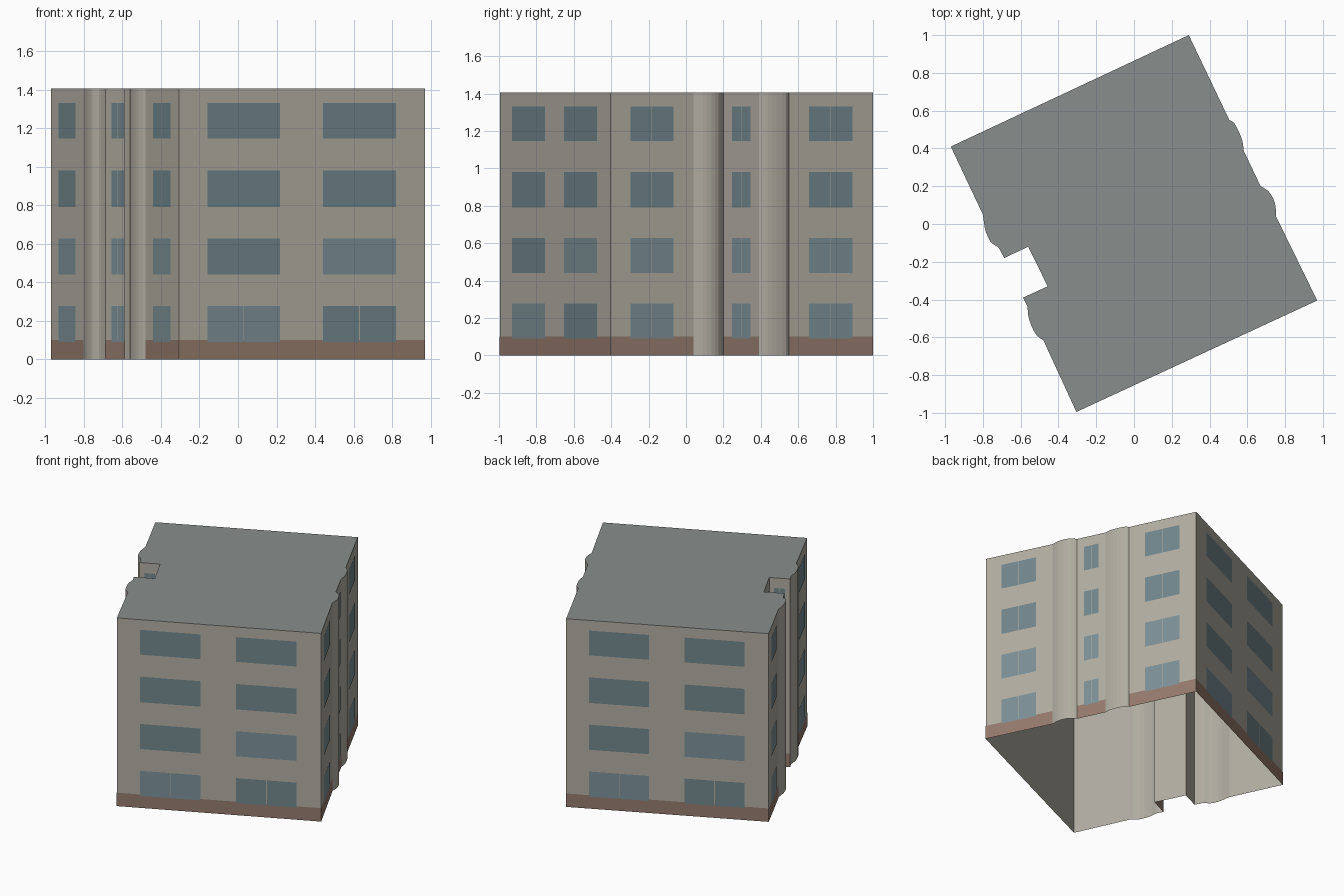
import bpy
from mathutils import Vector

if "Cube" in bpy.data.objects:
    bpy.data.objects.remove(bpy.data.objects["Cube"])

H = 1.405
BAND = 0.10
ROWS = [(0.09, 0.277), (0.44, 0.627), (0.79, 0.98), (1.145, 1.33)]

# Footprint, counter-clockwise; the third value says how many windows the
# wall starting at that point carries (-1 = part of a curved bay, plain)
COARSE = [
    (-0.97, 0.41, 1), (-0.80, 0.05, -1), (-0.79, -0.02, -1), (-0.775, -0.065, -1),
    (-0.755, -0.10, -1), (-0.72, -0.122, -1), (-0.703, -0.15, -1),
    (-0.687, -0.18, 1), (-0.56, -0.12, 1), (-0.457, -0.33, 1),
    (-0.588, -0.39, -1), (-0.565, -0.435, -1), (-0.56, -0.485, -1), (-0.543, -0.54, -1),
    (-0.515, -0.59, -1), (-0.48, -0.615, 1),
    (-0.305, -0.995, 2), (0.97, -0.405, 1),
    (0.752, 0.04, -1), (0.75, 0.09, -1), (0.737, 0.135, -1), (0.71, 0.175, -1),
    (0.67, 0.20, 1),
    (0.58, 0.39, -1), (0.575, 0.435, -1), (0.557, 0.485, -1), (0.53, 0.535, -1),
    (0.505, 0.55, 1), (0.29, 1.0, 2),
]

# Round the bays: add one interpolated point per curved segment
F = []
for i, p in enumerate(COARSE):
    F.append(p)
    if p[2] < 0:
        q = COARSE[i + 1]
        a = COARSE[i - 1] if COARSE[i - 1][2] < 0 else p
        d = COARSE[i + 2] if q[2] < 0 else q
        F.append(tuple((9 * (p[k] + q[k]) - a[k] - d[k]) / 16 for k in (0, 1)) + (-1,))
N = len(F)


def material(name, rgb):
    m = bpy.data.materials.new(name)
    m.diffuse_color = (*rgb, 1)
    m.use_nodes = True
    m.node_tree.nodes["Principled BSDF"].inputs["Base Color"].default_value = m.diffuse_color
    return m


def build(name, verts, faces, mat):
    me = bpy.data.meshes.new(name)
    me.from_pydata(verts, [], faces)
    me.materials.append(mat)
    ob = bpy.data.objects.new(name, me)
    bpy.context.collection.objects.link(ob)
    return ob


def panel(i, t0, t1, z0, z1, off):
    """Quad lying on wall i between fractions t0..t1 of its length."""
    a, b = Vector(F[i][:2]), Vector(F[(i + 1) % N][:2])
    d = b - a
    n = Vector((d.y, -d.x)).normalized() * off
    p, q = a + d * t0 + n, a + d * t1 + n
    return [(p.x, p.y, z0), (q.x, q.y, z0), (q.x, q.y, z1), (p.x, p.y, z1)]


def build_panels(name, quads, mat):
    verts = [v for q in quads for v in q]
    faces = [tuple(range(4 * k, 4 * k + 4)) for k in range(len(quads))]
    return build(name, verts, faces, mat)


wall_mat = material("wall_render", (0.44, 0.417, 0.36))
roof_mat = material("roof_grey", (0.25, 0.275, 0.265))
base_mat = material("plinth_brown", (0.30, 0.195, 0.15))
glass_a = material("glass_dark", (0.165, 0.24, 0.262))
glass_b = material("glass_light", (0.20, 0.28, 0.31))

# Outer walls, open at the bottom
verts = [(x, y, z) for z in (0, H) for x, y, _ in F]
build("walls", verts,
      [(i, (i + 1) % N, N + (i + 1) % N, N + i) for i in range(N)], wall_mat)

# Flat roof
build("roof", [(x, y, H) for x, y, _ in F], [tuple(range(N))], roof_mat)

# Plinth strips on the straight walls
build_panels("plinth", [panel(i, 0, 1, 0, BAND, 0.001) for i in range(N) if F[i][2] > 0],
             base_mat)

# Windows: split panes on single-window walls and on the ground floor
dark, light = [], []
for i in range(N):
    count = F[i][2]
    if count < 0:
        continue
    spans = [(0.24, 0.755)] if count == 1 else [(0.114, 0.41), (0.585, 0.881)]
    length = (Vector(F[(i + 1) % N][:2]) - Vector(F[i][:2])).length
    for s, (t0, t1) in enumerate(spans):
        for r, (z0, z1) in enumerate(ROWS):
            target = light if (r == 0 and s == 0) or (r == 1 and s == count - 1) else dark
            if count == 1 or r == 0:
                mid, g = (t0 + t1) / 2, 0.002 / length
                target.append(panel(i, t0, mid - g, z0, z1, 0.002))
                target.append(panel(i, mid + g, t1, z0, z1, 0.002))
            else:
                target.append(panel(i, t0, t1, z0, z1, 0.002))
build_panels("windows_dark", dark, glass_a)
build_panels("windows_light", light, glass_b)
